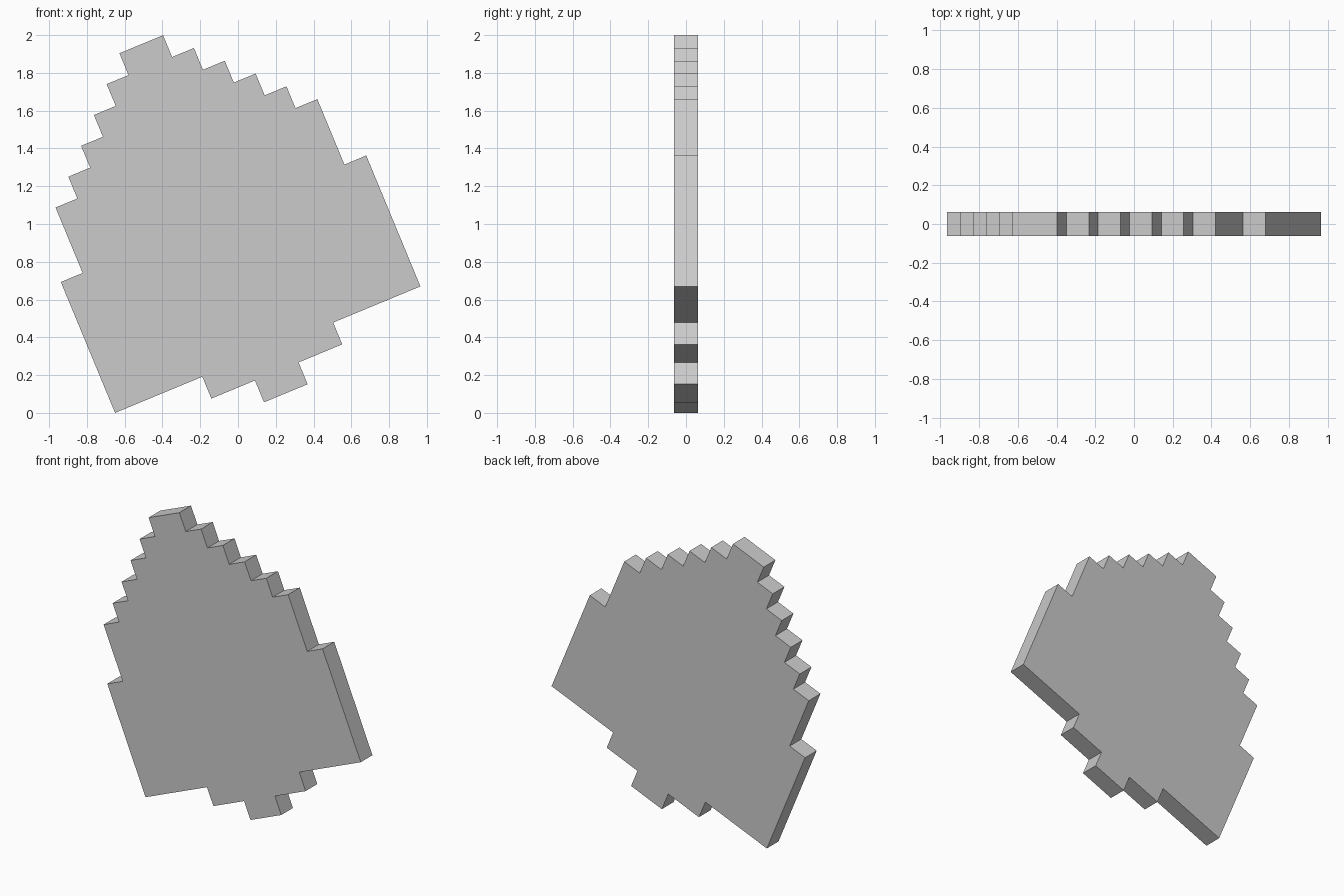
import bpy, bmesh
from math import radians
from mathutils import Matrix, Vector

if "Cube" in bpy.data.objects:
    bpy.data.objects.remove(bpy.data.objects["Cube"])

UNIT = 0.125          # size of one step
TILT = radians(22.5)

# Right half of the stepped outline, as (half width, depth where that row band ends)
bands = [(1, 1), (2, 2), (3, 3), (4, 4), (5, 5), (6, 8), (7, 14), (3, 15), (1, 16)]
half = []
top = 0
for width, bottom in bands:
    half += [(width, -top), (width, -bottom)]
    top = bottom
outline = half + [(-x, z) for x, z in reversed(half)]

# Tilt the outline, then centre it and stand it on the ground
turn = Matrix.Rotation(-TILT, 3, 'Y')
pts = [turn @ Vector((x * UNIT, 0, z * UNIT)) for x, z in outline]
xs = [p.x for p in pts]
shift = Vector((-(min(xs) + max(xs)) / 2, -UNIT / 2, -min(p.z for p in pts)))

# Extrude the outline into a flat slab one step thick
bm = bmesh.new()
face = bm.faces.new([bm.verts.new(p + shift) for p in pts])
ext = bmesh.ops.extrude_face_region(bm, geom=[face], use_keep_orig=True)
verts = [g for g in ext["geom"] if isinstance(g, bmesh.types.BMVert)]
bmesh.ops.translate(bm, verts=verts, vec=(0, UNIT, 0))
bmesh.ops.recalc_face_normals(bm, faces=bm.faces)

mesh = bpy.data.meshes.new("stepped_plate")
bm.to_mesh(mesh)
bm.free()
plate = bpy.data.objects.new("stepped_plate", mesh)
bpy.context.collection.objects.link(plate)
